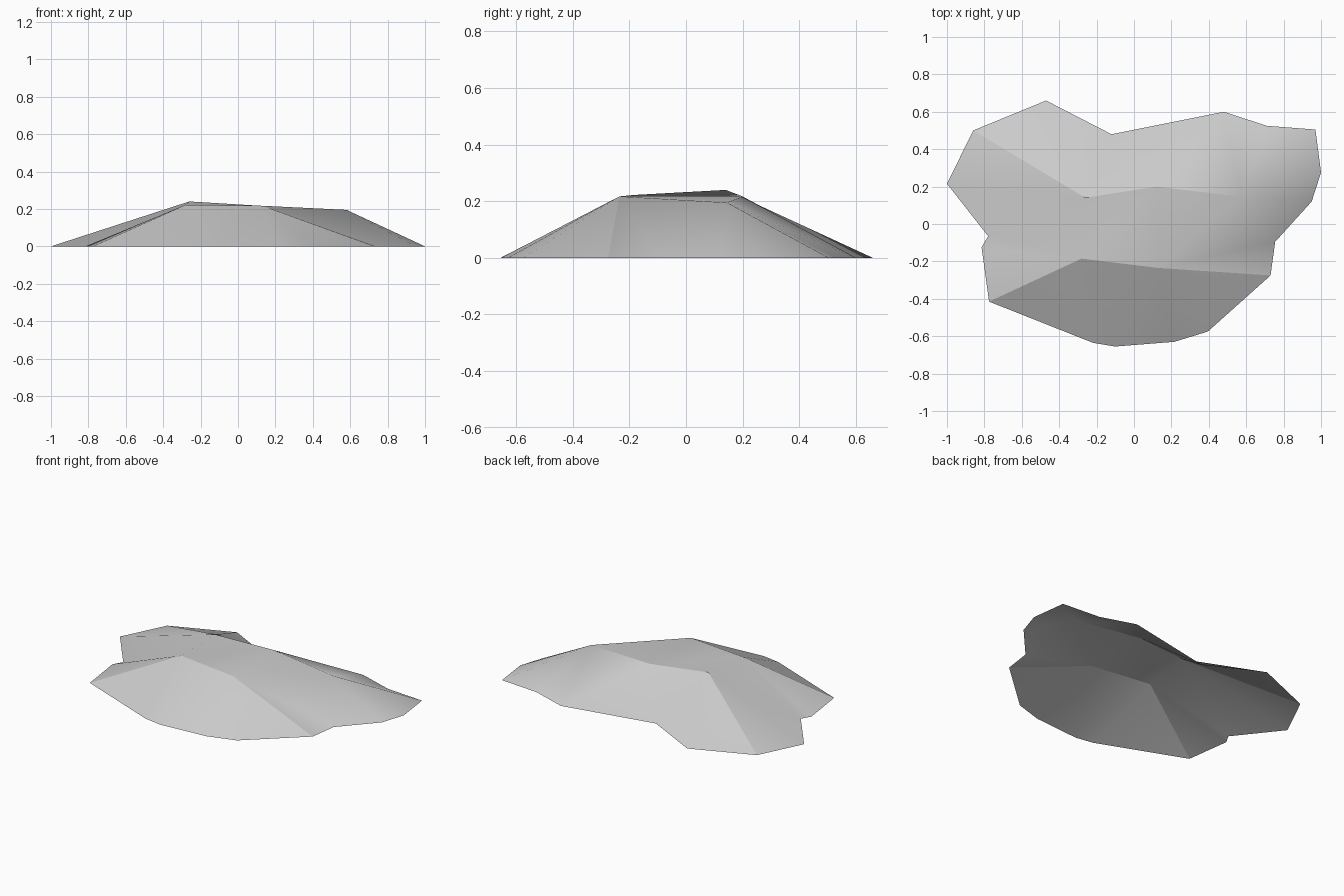
import bpy, bmesh

cube = bpy.data.objects.get("Cube")
if cube:
    bpy.data.objects.remove(cube, do_unlink=True)

# Single stone colour
stone = bpy.data.materials.new("pale_grey_stone")
stone.use_nodes = True
grey = (0.6, 0.6, 0.6, 1)
stone.diffuse_color = grey
stone.node_tree.nodes["Principled BSDF"].inputs["Base Color"].default_value = grey

# Ground outline, clockwise from the right-hand tip
RIM = [(-1, .215), (-.86, .5), (-.47, .66), (-.12, .48), (.48, .6), (.71, .525),
       (.97, .505), (1, .275), (.95, .12), (.755, -.095), (.73, -.275),
       (.395, -.575), (.215, -.63), (-.1, -.655), (-.22, -.635),
       (-.775, -.415), (-.815, -.125), (-.78, -.065)]

# Crest points, clockwise, each with the last rim point its fan reaches
CREST = [((-.26, .14, .24), 3), ((.12, .2, .217), 4), ((.58, .145, .195), 9),
         ((.13, -.235, .217), 13), ((-.28, -.185, .222), 17)]

bm = bmesh.new()
rim = [bm.verts.new((x, y, 0)) for x, y in RIM]
crest = [bm.verts.new(co) for co, _ in CREST]

# Sloping sides: a fan below each crest point, plus a link to the next one
start = -1
for i, (_, end) in enumerate(CREST):
    peak = crest[i]
    for k in range(start, end):
        bm.faces.new((peak, rim[k + 1], rim[k]))
    bm.faces.new((peak, crest[(i + 1) % len(crest)], rim[end]))
    start = end

# Gently sloping top
back_peak, back_mid, back_end, front_mid, front_peak = crest
for tri in ((back_peak, front_peak, back_mid),
            (back_mid, front_peak, front_mid),
            (back_mid, front_mid, back_end)):
    bm.faces.new(tri)

# Smooth slopes with creases along the front and back ridges
for face in bm.faces:
    face.smooth = True
for ridge in ((rim[1], back_peak, back_mid, back_end),
              (rim[15], front_peak, front_mid, rim[10])):
    for a, b in zip(ridge, ridge[1:]):
        edge = bm.edges.get((a, b))
        if edge:
            edge.smooth = False

mesh = bpy.data.meshes.new("rock_mound")
bm.to_mesh(mesh)
bm.free()
mesh.materials.append(stone)
mound = bpy.data.objects.new("rock_mound", mesh)
bpy.context.collection.objects.link(mound)
